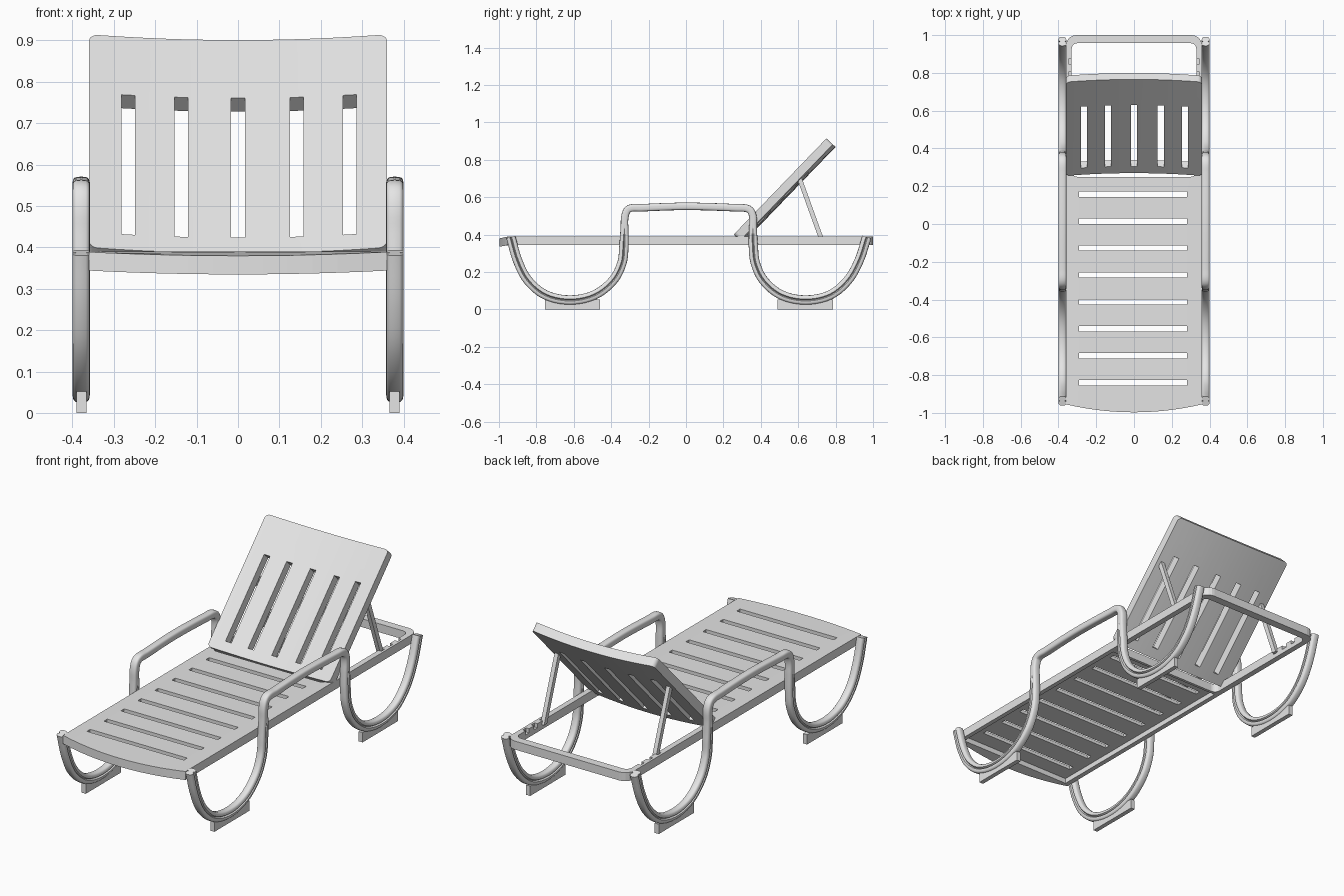
import bpy, bmesh, math
from mathutils import Vector

if "Cube" in bpy.data.objects:
    bpy.data.objects.remove(bpy.data.objects["Cube"])

plastic = bpy.data.materials.new("light_grey_plastic")
plastic.diffuse_color = (0.78, 0.78, 0.78, 1)
plastic.use_nodes = True
plastic.node_tree.nodes["Principled BSDF"].inputs["Base Color"].default_value = plastic.diffuse_color


def finish(name, bm):
    bmesh.ops.recalc_face_normals(bm, faces=bm.faces)
    me = bpy.data.meshes.new(name)
    bm.to_mesh(me)
    bm.free()
    ob = bpy.data.objects.new(name, me)
    bpy.context.collection.objects.link(ob)
    me.materials.append(plastic)
    return ob


def smooth(ob, deg=35):
    bpy.ops.object.select_all(action='DESELECT')
    ob.select_set(True)
    bpy.context.view_layer.objects.active = ob
    bpy.ops.object.shade_smooth_by_angle(angle=math.radians(deg))


def add_prism(bm, pts, z0, z1):
    lo = [bm.verts.new((x, y, z0)) for x, y in pts]
    hi = [bm.verts.new((x, y, z1)) for x, y in pts]
    bm.faces.new(lo[::-1])
    bm.faces.new(hi)
    n = len(pts)
    for i in range(n):
        j = (i + 1) % n
        bm.faces.new((lo[i], lo[j], hi[j], hi[i]))


def rect(x0, x1, y0, y1):
    return [(x0, y0), (x1, y0), (x1, y1), (x0, y1)]


def round_rect(x0, x1, y0, y1, r, seg=5):
    pts = []
    for cx, cy, a0 in ((x1 - r, y0 + r, -90), (x1 - r, y1 - r, 0),
                       (x0 + r, y1 - r, 90), (x0 + r, y0 + r, 180)):
        for k in range(seg + 1):
            a = math.radians(a0 + 90 * k / seg)
            pts.append((cx + r * math.cos(a), cy + r * math.sin(a)))
    return pts


def cut(ob, shapes, z0, z1):
    """Subtract prisms from an object and bake the result."""
    bm = bmesh.new()
    for s in shapes:
        add_prism(bm, s, z0, z1)
    cutter = finish("cutter", bm)
    cutter.hide_render = True
    mod = ob.modifiers.new("cut", 'BOOLEAN')
    mod.operation, mod.solver, mod.object = 'DIFFERENCE', 'EXACT', cutter
    bpy.context.view_layer.update()
    me = bpy.data.meshes.new_from_object(ob.evaluated_get(bpy.context.evaluated_depsgraph_get()))
    ob.modifiers.clear()
    ob.data = me
    bpy.data.objects.remove(cutter)


# Seat and rear frame: bowed front edge, rounded rear corners
outline = [(-0.36 + 0.72 * k / 12, -0.997 + 0.042 * (k / 6 - 1) ** 2) for k in range(13)]
outline += round_rect(-0.36, 0.36, -0.9, 1.0, 0.055)[6:18]
bm = bmesh.new()
add_prism(bm, outline, 0.345, 0.39)
seat = finish("seat_frame", bm)
cut(seat, [rect(-0.335, 0.335, -0.94, 0.235)], 0.3, 0.372)
cut(seat, [round_rect(-0.33, 0.33, 0.25, 0.957, 0.03)], 0.3, 0.5)
cut(seat, [rect(-0.29, 0.28, y - 0.014, y + 0.014)
           for y in [-0.84 + 0.1425 * k for k in range(8)]], 0.3, 0.5)
# Prop notches on the inside of the rails
cut(seat, [rect(s * 0.335 - 0.012, s * 0.335 + 0.012, y - 0.014, y + 0.014)
           for s in (-1, 1) for y in (0.72, 0.79, 0.86)], 0.368, 0.5)
# Front edge droops a little
for v in seat.data.vertices:
    if v.co.y < -0.95:
        v.co.z += (v.co.y + 0.95) * 0.22

# Backrest: slotted board, dished across its width, tilted back
LEN, THICK = 0.715, 0.047
bm = bmesh.new()
add_prism(bm, round_rect(-0.36, 0.36, 0, LEN, 0.022), -THICK, 0)
back = finish("backrest", bm)
cut(back, [rect(x - 0.0165, x + 0.0165, 0.052, 0.52)
           for x in (-0.265, -0.137, 0, 0.142, 0.27)], -0.1, 0.1)
bm = bmesh.new()
bm.from_mesh(back.data)
for k in range(1, 12):
    bmesh.ops.bisect_plane(bm, geom=bm.verts[:] + bm.edges[:] + bm.faces[:],
                           plane_co=(-0.36 + 0.06 * k + 0.0007, 0, 0), plane_no=(1, 0, 0))
along, normal = Vector((0, 0.694, 0.72)), Vector((0, -0.72, 0.694))
for v in bm.verts:
    x, l, h = v.co
    h -= 0.02 * (1 - (x / 0.36) ** 2)
    v.co = Vector((x, 0.255, 0.40)) + along * l + normal * h
bm.to_mesh(back.data)
bm.free()
smooth(back)

# Side tubes: front leg loop, armrest and rear leg loop in one sweep
PATH = [(-0.937, 0.387), (-0.90, 0.26), (-0.845, 0.155), (-0.75, 0.077), (-0.62, 0.05),
        (-0.49, 0.077), (-0.39, 0.155), (-0.342, 0.25), (-0.332, 0.34), (-0.329, 0.43),
        (-0.326, 0.50), (-0.305, 0.538), (-0.24, 0.543), (0, 0.551), (0.27, 0.543),
        (0.335, 0.536), (0.357, 0.50), (0.358, 0.43), (0.36, 0.34), (0.37, 0.25),
        (0.415, 0.155), (0.51, 0.077), (0.64, 0.05), (0.77, 0.077), (0.865, 0.155),
        (0.925, 0.26), (0.967, 0.387)]


def spline(pts, seg=5):
    p = [Vector(q) for q in pts]
    p = [2 * p[0] - p[1]] + p + [2 * p[-1] - p[-2]]
    out = []
    for i in range(1, len(p) - 2):
        for k in range(seg):
            t = k / seg
            # cubic Hermite with distance-limited tangents, avoids overshoot
            d = (p[i + 1] - p[i]).length
            m0 = (p[i + 1] - p[i - 1]).normalized() * d
            m1 = (p[i + 2] - p[i]).normalized() * d
            out.append((2*t**3 - 3*t**2 + 1) * p[i] + (t**3 - 2*t**2 + t) * m0
                       + (3*t**2 - 2*t**3) * p[i + 1] + (t**3 - t**2) * m1)
    return out + [p[-2]]


ANGLES = [0, 4, 6, 25, 40, 55, 70, 90, 110, 125, 140, 155, 174, 176]
ANGLES += [a + 180 for a in ANGLES]


def side_tube(side, name):
    bm = bmesh.new()
    pts = spline(PATH)
    rings = []
    for i, p in enumerate(pts):
        t = (pts[min(i + 1, len(pts) - 1)] - pts[max(i - 1, 0)]).normalized()
        n = Vector((-t.y, t.x))
        f = min(1, max(0, (p.y - 0.34) / 0.12)) if abs(p.x) < 0.5 else 0
        ring = []
        for a in ANGLES:
            c, s = math.cos(math.radians(a)), math.sin(math.radians(a))
            u = math.copysign(abs(c) ** 0.6, c) * 0.021
            w = math.copysign(abs(s) ** 0.6, s) * 0.025 * (1 - 0.2 * f)
            if a % 180 == 0:
                u *= 1 - 0.4 * (1 - f)      # groove along the legs
            q = p + n * w
            ring.append(bm.verts.new((side * (0.379 + u), q.x, q.y)))
        rings.append(ring)
    m = len(ANGLES)
    for r0, r1 in zip(rings, rings[1:]):
        for k in range(m):
            bm.faces.new((r0[k], r0[(k + 1) % m], r1[(k + 1) % m], r1[k]))
    bm.faces.new(rings[0])
    bm.faces.new(rings[-1])
    smooth(finish(name, bm))


for side, label in ((-1, "left"), (1, "right")):
    side_tube(side, label + "_leg_and_armrest")
    # Feet
    for y, end in ((-0.607, "front"), (0.637, "rear")):
        bm = bmesh.new()
        add_prism(bm, rect(side * 0.378 - 0.012, side * 0.378 + 0.012, y - 0.148, y + 0.148), 0, 0.052)
        finish(f"{label}_{end}_foot", bm)
    # Backrest prop
    bm = bmesh.new()
    x0, x1 = side * 0.328 - 0.011, side * 0.328 + 0.011
    a, b = (0.605, 0.705), (0.726, 0.37)
    vs = [bm.verts.new((x, y + d, z)) for x in (x0, x1) for y, z in (a, b) for d in (-0.013, 0.013)]
    for f in ((0, 1, 3, 2), (4, 5, 7, 6), (0, 1, 5, 4), (2, 3, 7, 6), (0, 2, 6, 4), (1, 3, 7, 5)):
        bm.faces.new([vs[i] for i in f])
    finish(label + "_prop", bm)
